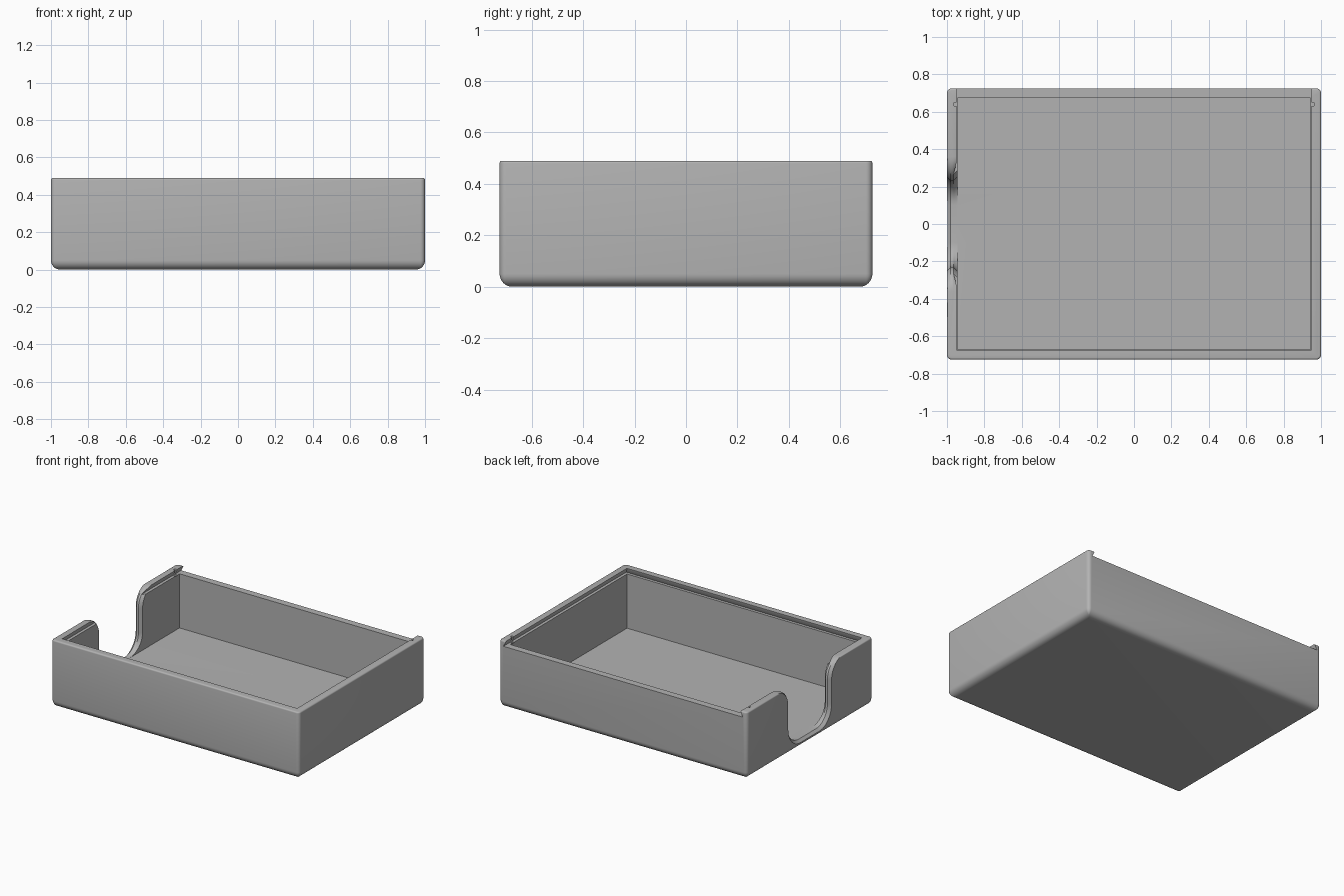
import bpy, bmesh
from math import sin, cos, pi, radians

cube = bpy.data.objects.get("Cube")
if cube:
    bpy.data.objects.remove(cube, do_unlink=True)

W, D, H = 1.0, 0.725, 0.49      # half width, half depth, height
WALL, FLOOR = 0.055, 0.055
LEDGE = 0.45                    # height of the lid channel floor

grey = bpy.data.materials.new("plain grey")
grey.use_nodes = True
colour = (0.45, 0.45, 0.45, 1)
grey.diffuse_color = colour
grey.node_tree.nodes["Principled BSDF"].inputs["Base Color"].default_value = colour


def loft(name, rings):
    """Closed solid through rings of equal point count."""
    bm = bmesh.new()
    loops = [[bm.verts.new(p) for p in ring] for ring in rings]
    n = len(loops[0])
    for a, b in zip(loops, loops[1:]):
        for i in range(n):
            j = (i + 1) % n
            bm.faces.new((a[i], a[j], b[j], b[i]))
    bm.faces.new(loops[0])
    bm.faces.new(loops[-1])
    bmesh.ops.recalc_face_normals(bm, faces=bm.faces)
    mesh = bpy.data.meshes.new(name)
    bm.to_mesh(mesh)
    bm.free()
    mesh.materials.append(grey)
    ob = bpy.data.objects.new(name, mesh)
    bpy.context.collection.objects.link(ob)
    return ob


def rounded_ring(inset, z, radius=0.025, steps=5):
    r = max(radius - inset, 0.004)
    pts = []
    for k, (sx, sy) in enumerate([(1, 1), (-1, 1), (-1, -1), (1, -1)]):
        for i in range(steps + 1):
            a = (k + i / steps) * pi / 2
            pts.append((sx * (W - inset - r) + r * cos(a),
                        sy * (D - inset - r) + r * sin(a), z))
    return pts


def rect_ring(x, y0, y1, z):
    return [(-x, y0, z), (x, y0, z), (x, y1, z), (-x, y1, z)]


def cut(target, cutter):
    cutter.hide_render = True
    mod = target.modifiers.new("cut", 'BOOLEAN')
    mod.operation, mod.solver, mod.object = 'DIFFERENCE', 'EXACT', cutter
    bpy.context.view_layer.objects.active = target
    bpy.ops.object.modifier_apply(modifier=mod.name)
    bpy.data.objects.remove(cutter, do_unlink=True)


# Outer block: rounded underside, upright corners and a fine rim rounding
BASE_R, RIM_R = 0.05, 0.01
rings = []
for i in range(9):
    a = i / 8 * pi / 2
    rings.append(rounded_ring(BASE_R * (1 - sin(a)), BASE_R * (1 - cos(a))))
for i in range(5):
    a = i / 4 * pi / 2
    rings.append(rounded_ring(RIM_R * (1 - cos(a)), H - RIM_R * (1 - sin(a))))
tray = loft("box_tray", rings)

# Storage cavity
cx, cy0, cy1 = W - WALL, -D + WALL, D - 0.05
cut(tray, loft("cavity_cutter", [rect_ring(cx, cy0, cy1, z) for z in (FLOOR, 0.6)]))

# Dovetail channel for a sliding lid, open at the back
cut(tray, loft("channel_cutter", [
    rect_ring(cx + 0.021, cy0 - 0.021, 0.9, LEDGE),
    rect_ring(cx + 0.003, cy0 - 0.003, 0.9, H - 0.005),
    rect_ring(cx + 0.003, cy0 - 0.003, 0.9, 0.6)]))

# Small lid catches near the open end
for side in (-1, 1):
    cut(tray, loft("catch_cutter", [
        [(side * 0.955 + 0.011 * cos(k * pi / 8), 0.64 + 0.011 * sin(k * pi / 8), z)
         for k in range(16)] for z in (LEDGE - 0.005, 0.6)]))


# Finger notch in one end wall, flared at both wall faces
def notch_ring(x, flare, drop):
    half, r, n = 0.23, 0.13, 10
    right = [(half + r, 0.6)]
    for i in range(n + 1):
        a = pi / 2 * (1 - i / n)
        e = r - flare * cos(a)
        right.append((half + r - e * cos(a), H - r + e * sin(a)))
    for i in range(n + 1):
        a = pi / 2 * i / n
        right.append((half - r + (r + flare) * cos(a),
                      FLOOR + r - (r + drop) * sin(a)))
    return [(x, y, z) for y, z in right] + [(x, -y, z) for y, z in reversed(right)]


F = 0.02
sections = [notch_ring(-W - 0.05, F, F)]
for i in range(6):
    a = i / 5 * pi / 2
    sections.append(notch_ring(-W + F * sin(a), F * (1 - cos(pi / 2 - a)), F * (1 - cos(pi / 2 - a))))
for i in range(6):
    a = i / 5 * pi / 2
    sections.append(notch_ring(-cx - F * cos(a), F * (1 - sin(pi / 2 - a)), 0))
sections.append(notch_ring(-cx + 0.05, F, 0))
cut(tray, loft("notch_cutter", sections))

# Smooth rounded edges, crisp flat walls
bpy.ops.object.select_all(action='DESELECT')
tray.select_set(True)
bpy.context.view_layer.objects.active = tray
bpy.ops.object.shade_smooth_by_angle(angle=radians(30))
